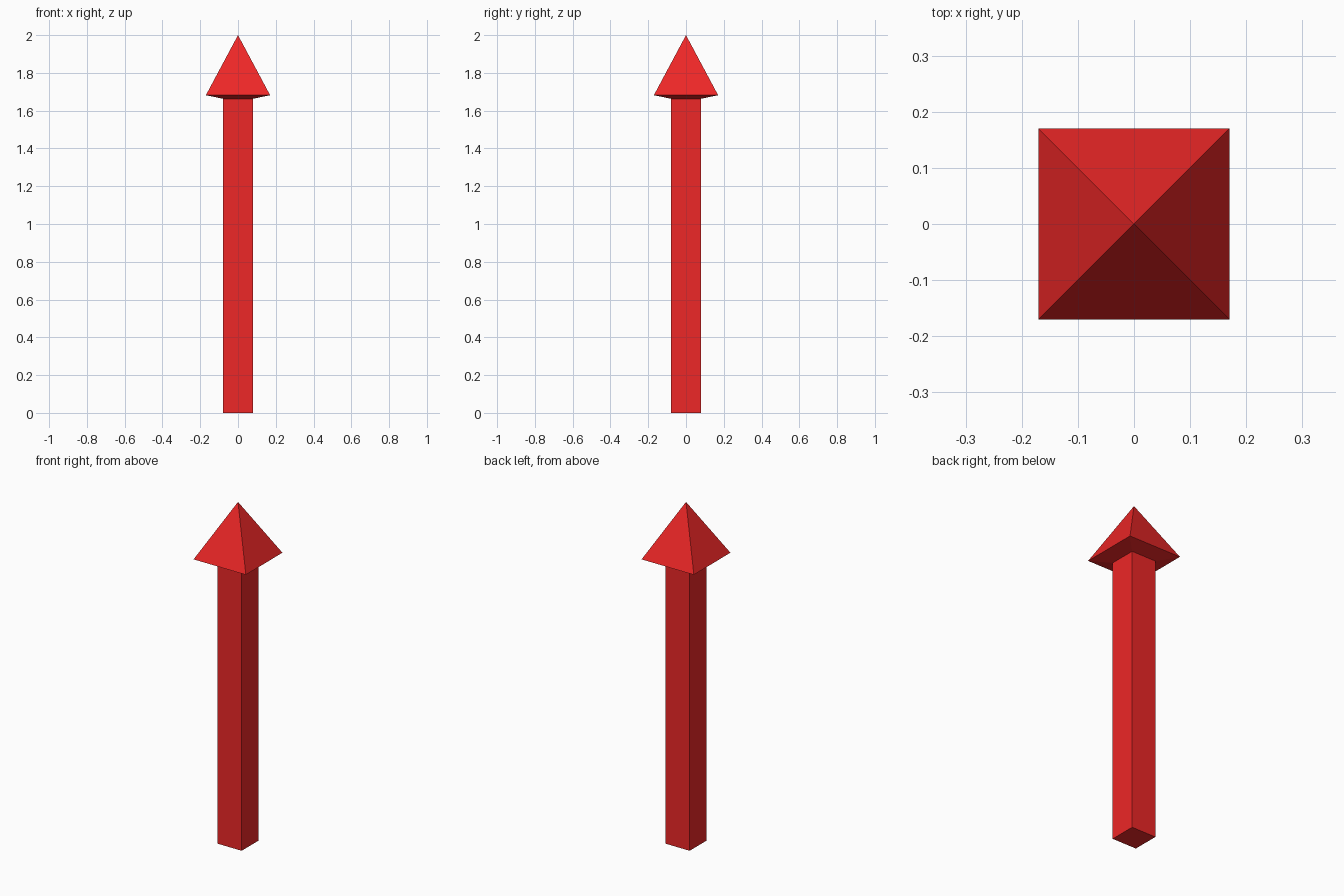
import bpy, bmesh

if "Cube" in bpy.data.objects:
    bpy.data.objects.remove(bpy.data.objects["Cube"])

SHAFT_R = 0.079   # half width of the shaft
HEAD_R = 0.17     # half width of the arrow head
NECK_Z, RIM_Z, TIP_Z = 1.663, 1.682, 2.0

red = bpy.data.materials.new("red")
red.diffuse_color = (0.85, 0.02, 0.02, 1)
red.use_nodes = True
red.node_tree.nodes["Principled BSDF"].inputs["Base Color"].default_value = red.diffuse_color


def square_loft(name, rings, tip=None, cap_bottom=False):
    """Join square rings (half width, z), optionally closed by a point or a floor."""
    bm = bmesh.new()
    loops = [[bm.verts.new((sx * r, sy * r, z))
              for sx, sy in ((-1, -1), (1, -1), (1, 1), (-1, 1))]
             for r, z in rings]
    for low, high in zip(loops, loops[1:]):
        for i in range(4):
            j = (i + 1) % 4
            bm.faces.new((low[i], low[j], high[j], high[i]))
    if cap_bottom:
        bm.faces.new(loops[0][::-1])
    if tip is not None:
        apex = bm.verts.new((0, 0, tip))
        for i in range(4):
            bm.faces.new((loops[-1][i], loops[-1][(i + 1) % 4], apex))
    mesh = bpy.data.meshes.new(name)
    bm.to_mesh(mesh)
    bm.free()
    mesh.materials.append(red)
    obj = bpy.data.objects.new(name, mesh)
    bpy.context.collection.objects.link(obj)
    return obj


# Square shaft, open where it meets the head
square_loft("shaft", [(SHAFT_R, 0), (SHAFT_R, NECK_Z)], cap_bottom=True)

# Pyramid head with a slightly sloped underside
square_loft("arrow_head", [(SHAFT_R, NECK_Z), (HEAD_R, RIM_Z)], tip=TIP_Z)
